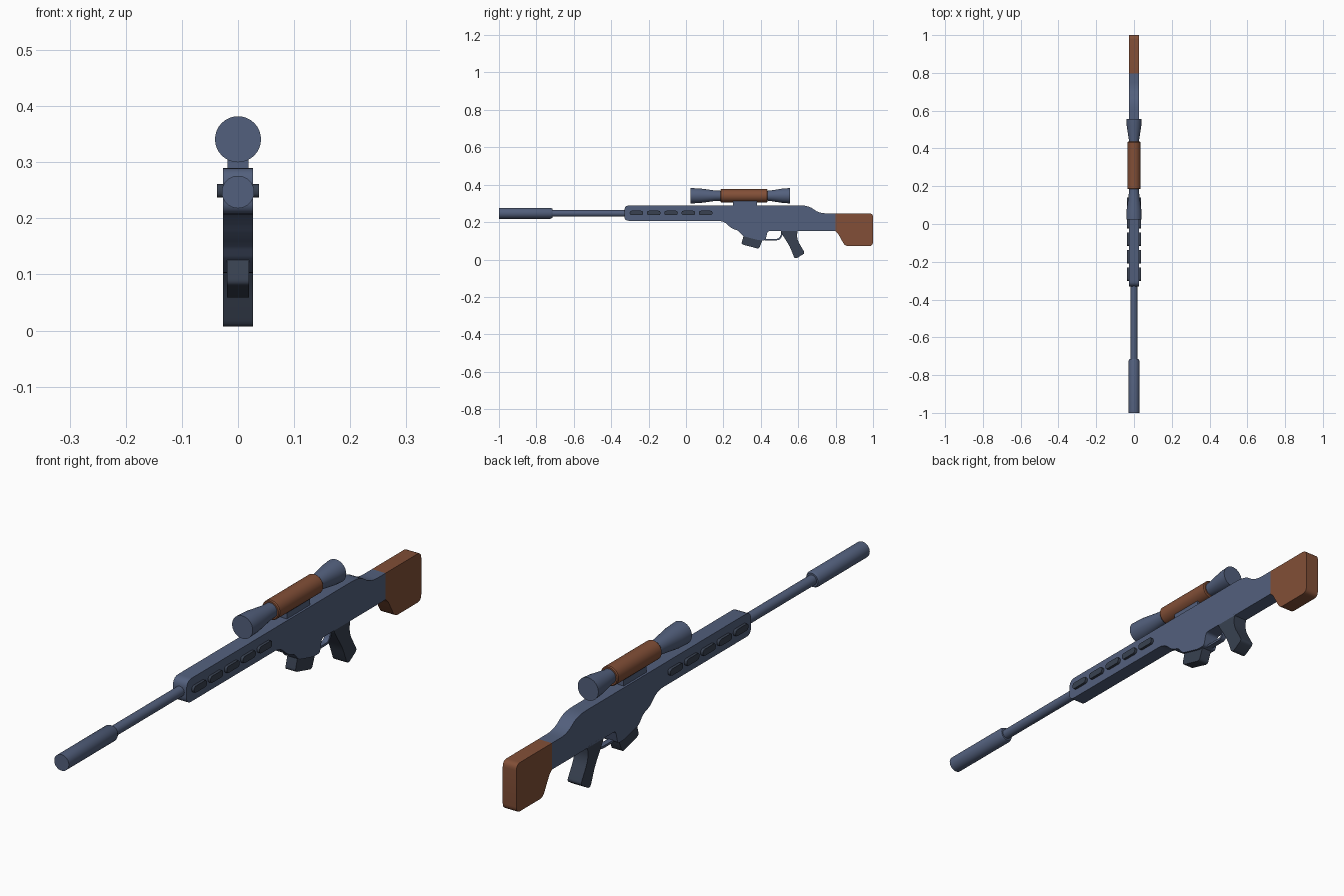
import bpy, bmesh, math
from mathutils import Vector

if "Cube" in bpy.data.objects:
    bpy.data.objects.remove(bpy.data.objects["Cube"])


def material(name, rgb):
    m = bpy.data.materials.new(name)
    m.diffuse_color = (*rgb, 1)
    m.use_nodes = True
    m.node_tree.nodes["Principled BSDF"].inputs["Base Color"].default_value = m.diffuse_color
    return m


STEEL = material("blue grey", (0.086, 0.117, 0.205))
DARK = material("dark slate", (0.040, 0.053, 0.082))
BROWN = material("brown", (0.223, 0.078, 0.038))


def finish(bm, name, mat, angle=35):
    bmesh.ops.recalc_face_normals(bm, faces=bm.faces)
    me = bpy.data.meshes.new(name)
    bm.to_mesh(me)
    bm.free()
    me.materials.append(mat)
    ob = bpy.data.objects.new(name, me)
    bpy.context.collection.objects.link(ob)
    bpy.ops.object.select_all(action='DESELECT')
    ob.select_set(True)
    bpy.context.view_layer.objects.active = ob
    bpy.ops.object.shade_smooth_by_angle(angle=math.radians(angle))
    return ob


def rounded(points, steps=5):
    """Round each (y, z, radius) corner with a small curve."""
    out = []
    n = len(points)
    for i, (y, z, r) in enumerate(points):
        p = Vector((y, z))
        if r == 0:
            out.append(p)
            continue
        a = Vector(points[i - 1][:2]) - p
        b = Vector(points[(i + 1) % n][:2]) - p
        pa = p + a.normalized() * min(r, a.length * 0.48)
        pb = p + b.normalized() * min(r, b.length * 0.48)
        for k in range(steps + 1):
            t = k / steps
            out.append(pa * (1 - t) ** 2 + p * 2 * t * (1 - t) + pb * t * t)
    return out


def plate(name, points, half_width, mat):
    """Extrude a side profile symmetrically across x."""
    bm = bmesh.new()
    vs = [bm.verts.new((-half_width, p.x, p.y)) for p in rounded(points)]
    face = bm.faces.new(vs)
    ext = bmesh.ops.extrude_face_region(bm, geom=[face])
    moved = [g for g in ext["geom"] if isinstance(g, bmesh.types.BMVert)]
    bmesh.ops.translate(bm, verts=moved, vec=(2 * half_width, 0, 0))
    return finish(bm, name, mat)


def lathe(name, rings, z, mat, sides=32):
    """Capped tube along y from (y, radius) rings."""
    bm = bmesh.new()
    loops = []
    for y, r in rings:
        loops.append([bm.verts.new((r * math.cos(a), y, z + r * math.sin(a)))
                      for a in (2 * math.pi * k / sides for k in range(sides))])
    for l0, l1 in zip(loops, loops[1:]):
        for k in range(sides):
            j = (k + 1) % sides
            bm.faces.new((l0[k], l0[j], l1[j], l1[k]))
    bm.faces.new(loops[0])
    bm.faces.new(loops[-1])
    return finish(bm, name, mat)


# Barrel and suppressor
BZ = 0.247
lathe("suppressor", [(-1.0, 0.029), (-0.724, 0.029), (-0.714, 0.024)], BZ, STEEL)
lathe("barrel", [(-0.72, 0.018), (-0.30, 0.018)], BZ, STEEL)

# Receiver and fore-end
plate("receiver", [
    (-0.33, 0.207, 0.025), (0.20, 0.207, 0.03), (0.245, 0.165, 0.02),
    (0.28, 0.155, 0.015), (0.305, 0.125, 0.012), (0.39, 0.103, 0.01),
    (0.425, 0.103, 0.01), (0.437, 0.152, 0.012), (0.798, 0.152, 0),
    (0.798, 0.247, 0), (0.71, 0.247, 0.04), (0.655, 0.29, 0.05),
    (-0.33, 0.29, 0.03)], 0.027, STEEL)

# Shoulder stock
plate("stock", [
    (0.798, 0.152, 0), (0.812, 0.14, 0.01), (0.85, 0.072, 0.018),
    (1.0, 0.072, 0.022), (1.0, 0.247, 0.022), (0.798, 0.247, 0)], 0.027, BROWN)

# Magazine and pistol grip
plate("magazine", [
    (0.315, 0.15, 0), (0.295, 0.082, 0.012), (0.39, 0.057, 0.012),
    (0.415, 0.12, 0), (0.41, 0.15, 0)], 0.02, DARK)
plate("grip", [
    (0.505, 0.16, 0), (0.508, 0.145, 0.01), (0.555, 0.07, 0.02),
    (0.582, 0.001, 0.018), (0.636, 0.034, 0.012), (0.592, 0.11, 0.03),
    (0.597, 0.16, 0)], 0.027, DARK)

# Trigger guard strip
plate("trigger_guard", [
    (0.42, 0.103, 0), (0.50, 0.103, 0.015), (0.517, 0.13, 0.01),
    (0.517, 0.155, 0), (0.508, 0.155, 0), (0.508, 0.132, 0.01),
    (0.496, 0.111, 0.012), (0.42, 0.111, 0)], 0.010, STEEL)

# Fore-end vents, passing through both sides
for i in range(5):
    y = -0.265 + i * 0.0925
    plate(f"vent_{i + 1}", [
        (y - 0.036, 0.237, 0.012), (y + 0.036, 0.237, 0.012),
        (y + 0.036, 0.261, 0.012), (y - 0.036, 0.261, 0.012)], 0.037, DARK)

# Scope mount and scope
plate("scope_mount", [
    (0.25, 0.28, 0), (0.38, 0.28, 0), (0.38, 0.325, 0), (0.25, 0.325, 0)],
    0.019, STEEL)
SZ = 0.341
lathe("scope_front_bell", [(0.025, 0.041), (0.075, 0.039), (0.155, 0.028),
                           (0.20, 0.026)], SZ, STEEL)
lathe("scope_body", [(0.184, 0.032), (0.188, 0.035), (0.432, 0.035),
                     (0.436, 0.032)], SZ, BROWN)
lathe("scope_rear_bell", [(0.42, 0.026), (0.445, 0.027), (0.515, 0.038),
                          (0.555, 0.041)], SZ, STEEL)
